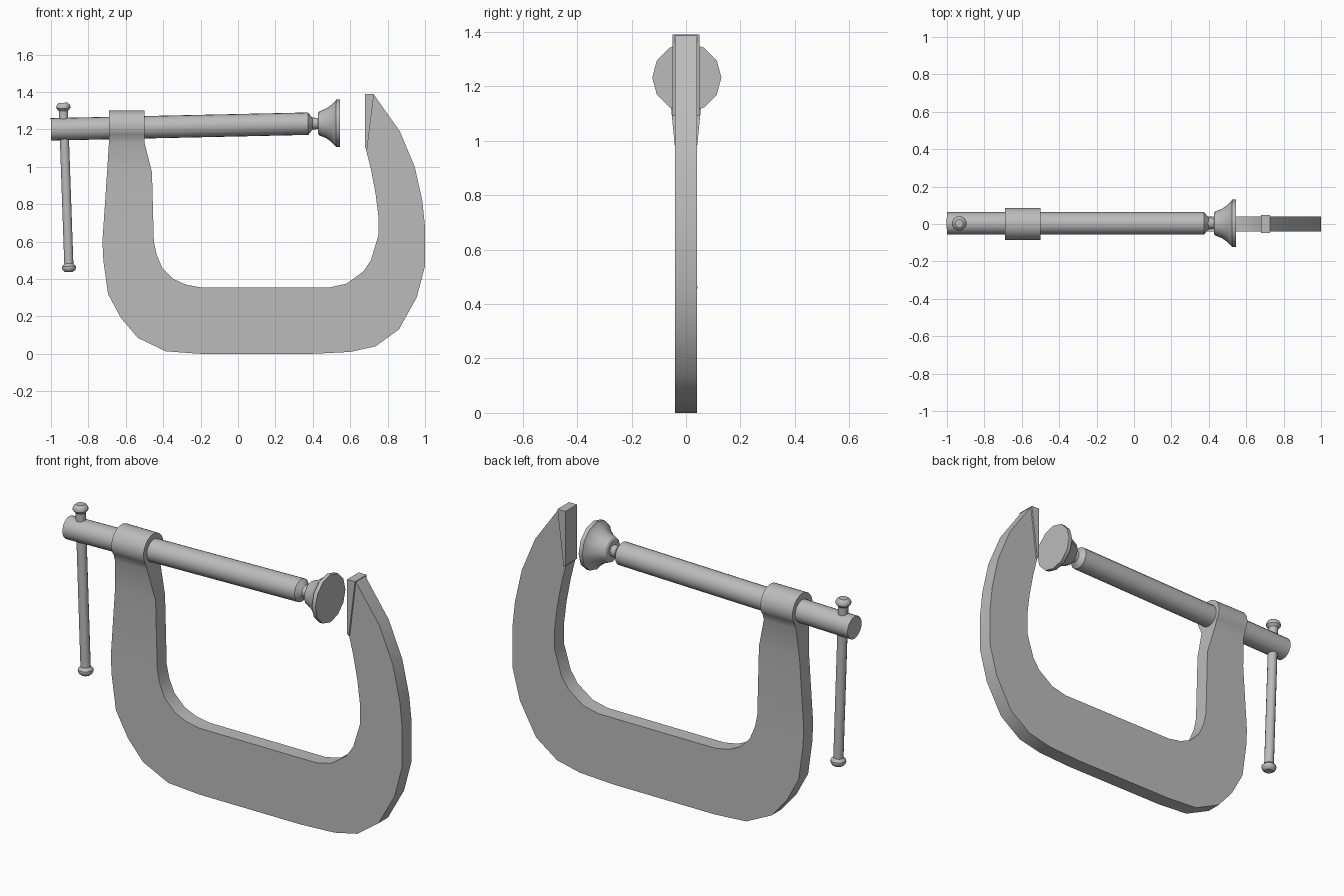
import bpy, bmesh, math
from mathutils import Vector

if "Cube" in bpy.data.objects:
    bpy.data.objects.remove(bpy.data.objects["Cube"])

GREY = (0.5, 0.5, 0.5, 1)
steel = bpy.data.materials.new("steel_grey")
steel.use_nodes = True
steel.diffuse_color = GREY
steel.node_tree.nodes["Principled BSDF"].inputs["Base Color"].default_value = GREY


def finish(name, bm, angle=32):
    bmesh.ops.remove_doubles(bm, verts=bm.verts, dist=0.0005)
    bmesh.ops.recalc_face_normals(bm, faces=bm.faces)
    mesh = bpy.data.meshes.new(name)
    bm.to_mesh(mesh)
    bm.free()
    mesh.materials.append(steel)
    obj = bpy.data.objects.new(name, mesh)
    bpy.context.collection.objects.link(obj)
    bpy.ops.object.select_all(action='DESELECT')
    obj.select_set(True)
    bpy.context.view_layer.objects.active = obj
    bpy.ops.object.shade_smooth_by_angle(angle=math.radians(angle))
    return obj


def slab(bm, outline, half):
    """Closed x-z outline given thickness along y."""
    front = [bm.verts.new((x, -half, z)) for x, z in outline]
    back = [bm.verts.new((x, half, z)) for x, z in outline]
    bm.faces.new(front)
    bm.faces.new(back[::-1])
    n = len(outline)
    return [bm.faces.new((front[i], back[i], back[(i + 1) % n], front[(i + 1) % n]))
            for i in range(n)]


def turned(name, start, end, profile, sides):
    """Round part along an axis; profile holds (distance, radius) pairs."""
    start, end = Vector(start), Vector(end)
    axis = (end - start).normalized()
    u = Vector((0, 1, 0))
    v = axis.cross(u)
    bm = bmesh.new()
    rings = []
    for d, r in profile:
        rings.append([bm.verts.new(start + axis * d + r * (
            u * math.cos(math.tau * i / sides) + v * math.sin(math.tau * i / sides)))
            for i in range(sides)])
    for a, b in zip(rings, rings[1:]):
        for i in range(sides):
            j = (i + 1) % sides
            bm.faces.new((a[i], a[j], b[j], b[i]))
    bm.faces.new(rings[0][::-1])
    bm.faces.new(rings[-1])
    return finish(name, bm)


# C-shaped frame: outer edge, then inner edge back to the left arm
outline = [
    (-0.70, 0.97), (-0.725, 0.60), (-0.72, 0.50), (-0.695, 0.32), (-0.625, 0.19),
    (-0.535, 0.085), (-0.385, 0.013), (-0.20, 0), (0.40, 0), (0.60, 0.01),
    (0.735, 0.04), (0.86, 0.13), (0.955, 0.30), (1.0, 0.47), (1.0, 0.68),
    (0.985, 0.82), (0.945, 1.0), (0.865, 1.19), (0.725, 1.388), (0.685, 1.09),
    (0.71, 0.99), (0.735, 0.86), (0.75, 0.74), (0.75, 0.63), (0.71, 0.50),
    (0.67, 0.44), (0.58, 0.375), (0.49, 0.355), (-0.20, 0.355), (-0.28, 0.37),
    (-0.345, 0.40), (-0.405, 0.46), (-0.435, 0.53), (-0.45, 0.60), (-0.46, 0.97)]
bm = bmesh.new()
sides = slab(bm, outline, 0.04)
bmesh.ops.delete(bm, geom=[sides[-1]], context='FACES_ONLY')

# Neck flaring up into the round collar: (z, left x, right x, half width)
levels = [(0.97, -0.70, -0.46, 0.04), (1.13, -0.69, -0.50, 0.056)]
R, CZ = 0.085, 1.215
for deg in range(-40, 91, 10):
    a = math.radians(deg)
    levels.append((CZ + R * math.sin(a), -0.69, -0.50, max(R * math.cos(a), 0.002)))
rows = [[bm.verts.new(p) for p in ((l, -w, z), (r, -w, z), (r, w, z), (l, w, z))]
        for z, l, r, w in levels]
for a, b in zip(rows, rows[1:]):
    for i in range(4):
        j = (i + 1) % 4
        bm.faces.new((a[i], a[j], b[j], b[i]))
bm.faces.new(rows[-1])
finish("clamp_frame", bm)

# Fixed jaw plate
bm = bmesh.new()
slab(bm, [(0.68, 1.39), (0.727, 1.39), (0.69, 1.09), (0.68, 1.10)], 0.049)
finish("fixed_jaw", bm)

# Screw spindle, slightly tilted, with a chamfered tip and thin neck
turned("screw_spindle", (-1.0, 0.003, 1.20), (0.45, 0.003, 1.232),
       [(0, 0.06), (1.375, 0.06), (1.398, 0.032), (1.45, 0.028)], 20)

# Swivel pad
turned("swivel_pad", (0.428, 0.003, 1.232), (0.545, 0.003, 1.232),
       [(0, 0.055), (0.006, 0.064), (0.045, 0.08), (0.07, 0.098), (0.094, 0.122),
        (0.096, 0.127), (0.117, 0.127)], 12)

# Sliding handle bar with a knob on each end
top, bottom = (-0.935, 0.003, 1.342), (-0.903, 0.003, 0.438)
length = (Vector(bottom) - Vector(top)).length
knob = [(0, 0.022), (0.008, 0.033), (0.02, 0.039), (0.03, 0.038), (0.044, 0.025)]
turned("handle_bar", top, bottom,
       knob + [(length - d, r) for d, r in reversed(knob)], 14)
